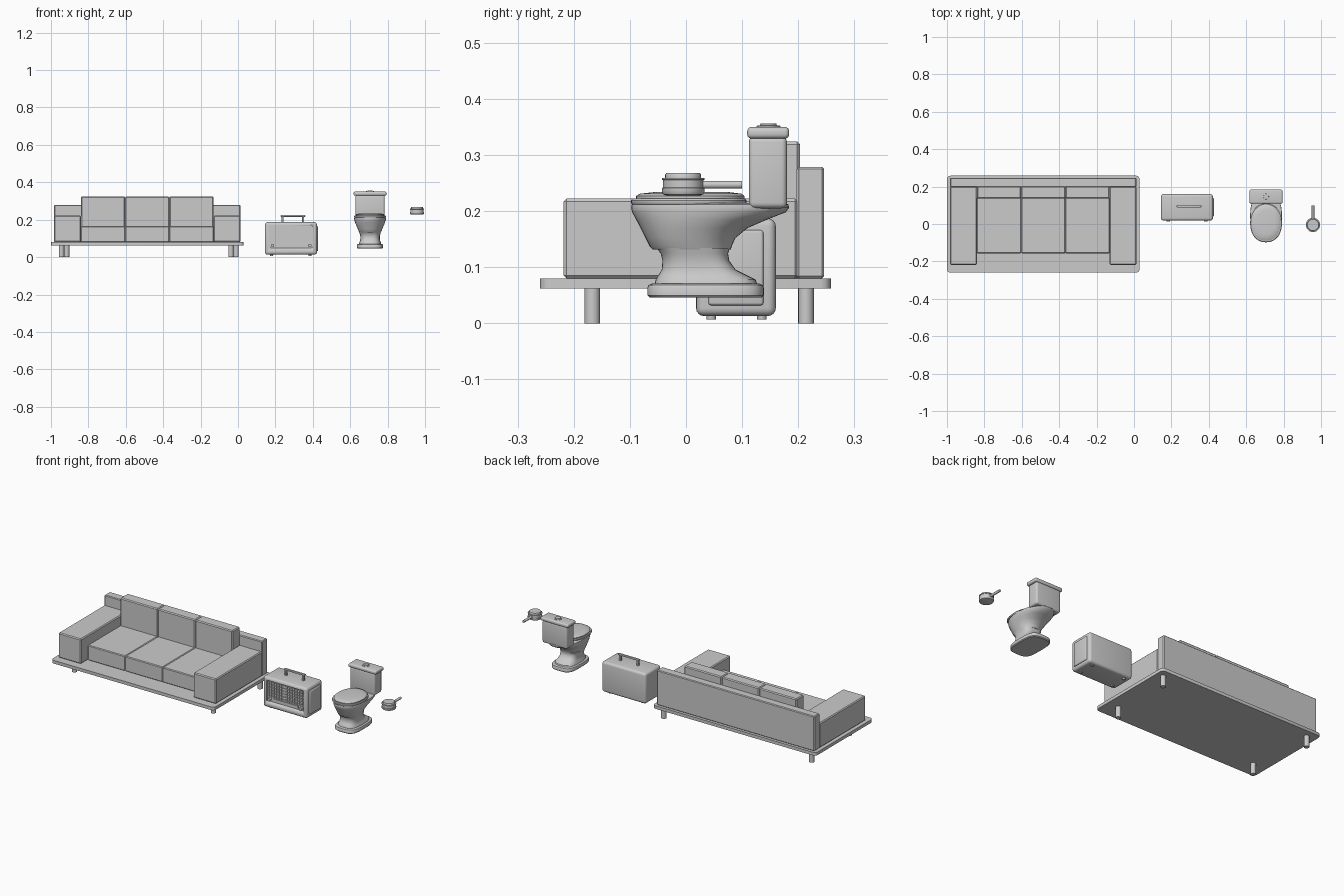
import bpy, bmesh, math


def finish(name, bm, smooth=True):
    bmesh.ops.recalc_face_normals(bm, faces=bm.faces[:])
    me = bpy.data.meshes.new(name)
    bm.to_mesh(me)
    bm.free()
    ob = bpy.data.objects.new(name, me)
    bpy.context.collection.objects.link(ob)
    if smooth:
        bpy.ops.object.select_all(action='DESELECT')
        ob.select_set(True)
        bpy.context.view_layer.objects.active = ob
        bpy.ops.object.shade_smooth_by_angle(angle=math.radians(35))
    return ob


def box(name, x0, x1, y0, y1, z0, z1, bevel=0.0, seg=1, only=None):
    """Box by its limits, optionally bevelled; only picks edges by direction."""
    bm = bmesh.new()
    bmesh.ops.create_cube(bm, size=1)
    for v in bm.verts:
        v.co = ((x0 + x1) / 2 + v.co.x * (x1 - x0),
                (y0 + y1) / 2 + v.co.y * (y1 - y0),
                (z0 + z1) / 2 + v.co.z * (z1 - z0))
    if bevel:
        edges = [e for e in bm.edges if only is None or
                 abs((e.verts[0].co - e.verts[1].co).normalized()[only]) > 0.9]
        bmesh.ops.bevel(bm, geom=edges, offset=bevel, segments=seg,
                        profile=0.5, affect='EDGES')
    return finish(name, bm, seg > 1)


def loft(name, rings, cx, power=2.0, n=40):
    """Stack of superellipse rings given as (z, y_front, y_back, half_width)."""
    bm = bmesh.new()
    loops = []
    for z, y0, y1, hx in rings:
        ring = []
        for i in range(n):
            a = math.tau * i / n
            c, s = math.cos(a), math.sin(a)
            px = math.copysign(abs(c) ** (2 / power), c) * hx
            py = math.copysign(abs(s) ** (2 / power), s) * (y1 - y0) / 2
            ring.append(bm.verts.new((cx + px, (y0 + y1) / 2 + py, z)))
        loops.append(ring)
    for a, b in zip(loops, loops[1:]):
        for i in range(n):
            j = (i + 1) % n
            bm.faces.new((a[i], a[j], b[j], b[i]))
    bm.faces.new(loops[0])
    bm.faces.new(loops[-1])
    return finish(name, bm)


def lathe(name, cx, cy, profile, n=32):
    """Turned part from (radius, z) pairs."""
    return loft(name, [(z, cy - r, cy + r, r) for r, z in profile], cx, 2, n)


def rod_y(name, x, z, r, y0, y1, n=16):
    """Cylinder along y."""
    ob = lathe(name, 0, 0, [(r, 0), (r, y1 - y0)], n)
    ob.rotation_euler = (-math.pi / 2, 0, 0)
    ob.location = (x, y0, z)
    return ob


# --- Sofa ---
SX = -0.485
box("sofa_platform", -1.0, 0.03, -0.26, 0.258, 0.062, 0.08, 0.018, 3, only=2)
for side in (-1, 1):
    lathe("sofa_front_leg", SX + 0.008 + side * 0.439, -0.167, [(0.014, 0), (0.014, 0.063)], 20)
    lathe("sofa_back_leg", SX + 0.008 + side * 0.467, 0.214, [(0.014, 0), (0.014, 0.063)], 20)
    outer, inner = SX + side * 0.498, SX + side * 0.355
    box("sofa_arm", min(outer, inner), max(outer, inner), -0.218, 0.199, 0.08, 0.222, 0.005)
box("sofa_back", SX - 0.498, SX + 0.498, 0.197, 0.246, 0.08, 0.279, 0.004)
W = 0.71 / 3
for i in range(3):
    x0 = SX - 0.355 + i * W
    box("seat_cushion", x0, x0 + W, -0.157, 0.14, 0.08, 0.166, 0.004)
    box("back_cushion", x0, x0 + W, 0.136, 0.203, 0.08, 0.324, 0.005)

# --- Radio ---
RX0, RX1, RY0, RY1 = 0.144, 0.422, 0.018, 0.16
body = box("radio_body", RX0, RX1, RY0, RY1, 0.013, 0.187, 0.014, 4)
cutter = box("radio_front_cutter", 0.168, 0.400, -0.05, RY0 + 0.008, 0.05, 0.169, 0.006, 2, only=1)
cutter.hide_render = True
cutter.hide_viewport = True
mod = body.modifiers.new("front_recess", 'BOOLEAN')
mod.operation = 'DIFFERENCE'
mod.object = cutter
mod.solver = 'EXACT'
for i in range(14):
    x = 0.180 + i * 0.016
    box("grille_upright", x - 0.001, x + 0.001, RY0 + 0.004, RY0 + 0.009, 0.076, 0.168)
for i in range(6):
    z = 0.082 + i * 0.016
    box("grille_crossbar", 0.17, 0.398, RY0 + 0.004, RY0 + 0.009, z - 0.001, z + 0.001)
box("dial_strip", 0.205, 0.363, RY0 + 0.003, RY0 + 0.01, 0.055, 0.072)
for x in (0.184, 0.384):
    rod_y("radio_knob", x, 0.062, 0.009, RY0 - 0.004, RY0 + 0.01, 20)
box("radio_side_panel", 0.415, 0.428, 0.04, 0.138, 0.032, 0.166, 0.005, 3)
for x in (0.18, 0.385):
    for y in (0.045, 0.135):
        lathe("radio_foot", x, y, [(0.008, 0.007), (0.009, 0.016)], 16)
# carrying handle
for x in (0.238, 0.348):
    box("handle_post", x - 0.006, x + 0.006, 0.088, 0.100, 0.184, 0.217, 0.002)
box("handle_bar", 0.228, 0.360, 0.088, 0.100, 0.215, 0.225, 0.003, 2)

# --- Toilet ---
TX = 0.706
loft("toilet_base", [(0.046, -0.065, 0.135, 0.066), (0.050, -0.069, 0.139, 0.070),
                     (0.063, -0.069, 0.139, 0.070), (0.068, -0.067, 0.137, 0.068),
                     (0.071, -0.060, 0.130, 0.062)], TX, 3.5)
loft("toilet_pedestal", [(0.069, -0.056, 0.127, 0.060), (0.078, -0.054, 0.124, 0.058),
                         (0.086, -0.049, 0.108, 0.054), (0.096, -0.043, 0.088, 0.052),
                         (0.112, -0.042, 0.077, 0.052), (0.124, -0.045, 0.075, 0.055),
                         (0.134, -0.052, 0.078, 0.058)], TX, 3)
loft("toilet_bowl", [(0.132, -0.060, 0.080, 0.058), (0.136, -0.064, 0.081, 0.060),
                     (0.152, -0.072, 0.088, 0.066), (0.170, -0.081, 0.110, 0.074),
                     (0.185, -0.089, 0.145, 0.080), (0.198, -0.096, 0.178, 0.084),
                     (0.206, -0.098, 0.184, 0.085), (0.212, -0.097, 0.182, 0.084),
                     (0.214, -0.092, 0.176, 0.080)], TX, 2.2)
loft("toilet_seat", [(0.212, -0.096, 0.106, 0.083), (0.215, -0.098, 0.108, 0.085),
                     (0.219, -0.098, 0.108, 0.085), (0.222, -0.095, 0.105, 0.082)], TX, 2.2)
loft("toilet_lid", [(0.221, -0.089, 0.104, 0.077), (0.227, -0.089, 0.104, 0.077),
                    (0.231, -0.082, 0.099, 0.071), (0.234, -0.055, 0.075, 0.048)], TX, 2.2)
box("toilet_tank", TX - 0.078, TX + 0.078, 0.112, 0.180, 0.205, 0.333, 0.010, 4)
box("tank_lid", TX - 0.088, TX + 0.088, 0.109, 0.184, 0.329, 0.350, 0.008, 4)
lathe("flush_button", TX, 0.147, [(0.021, 0.348), (0.021, 0.352), (0.015, 0.353), (0.014, 0.356)])

# --- Small pot ---
PX, PY = 0.957, -0.005
lathe("pot_body", PX, PY, [(0.031, 0.228), (0.036, 0.230), (0.038, 0.234), (0.038, 0.241),
                           (0.036, 0.242), (0.036, 0.255), (0.038, 0.256), (0.038, 0.259),
                           (0.030, 0.259)], 40)
lathe("pot_lid", PX, PY, [(0.032, 0.257), (0.032, 0.265), (0.030, 0.268), (0.026, 0.268)], 40)
rod_y("pot_handle", PX, 0.247, 0.007, 0.025, 0.100, 16)
